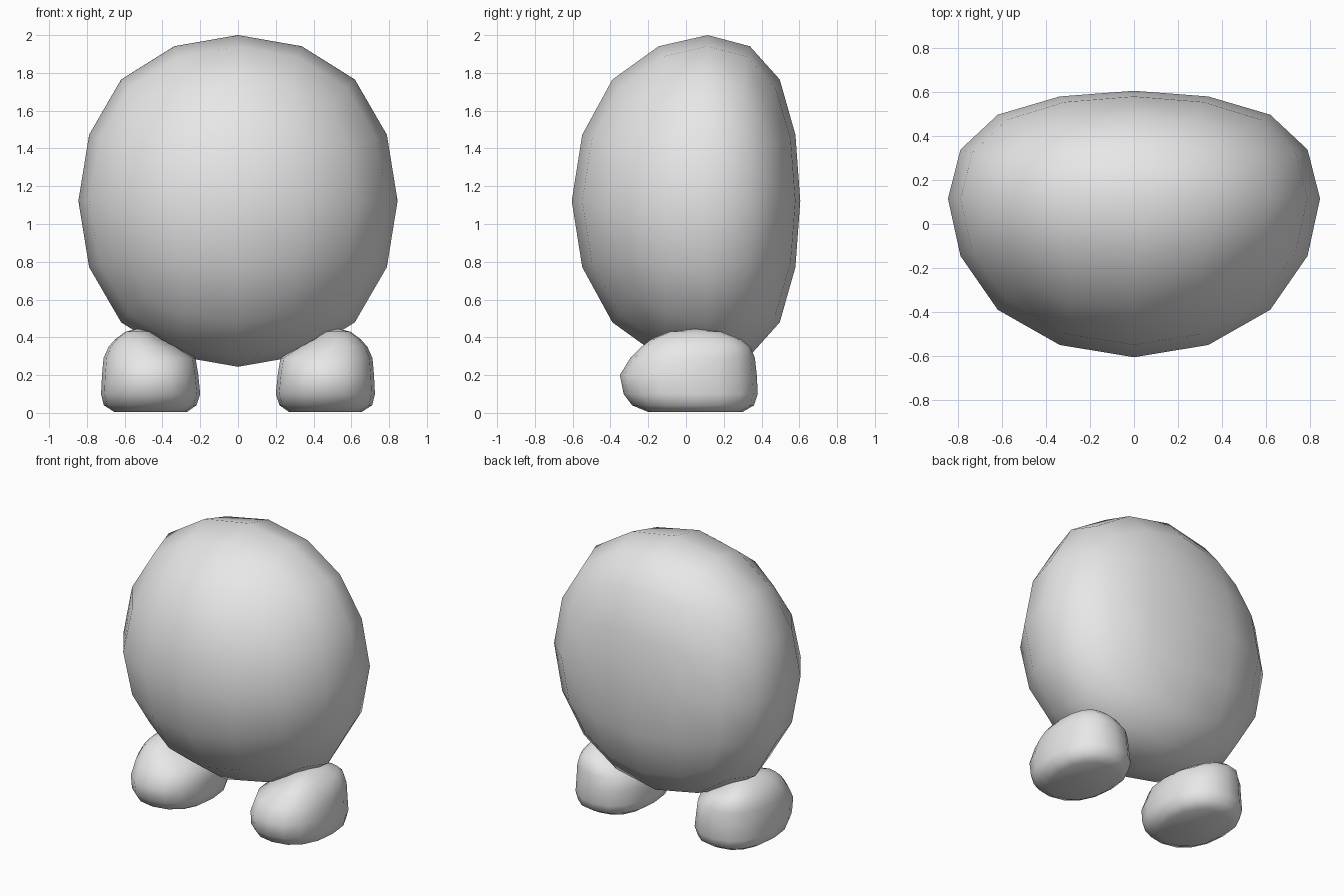
import bpy
import math

cube = bpy.data.objects.get("Cube")
if cube:
    bpy.data.objects.remove(cube, do_unlink=True)

grey = bpy.data.materials.new("light_grey")
grey.use_nodes = True
colour = (0.8, 0.8, 0.8, 1)
grey.diffuse_color = colour
grey.node_tree.nodes["Principled BSDF"].inputs["Base Color"].default_value = colour


def finish(obj):
    obj.data.materials.clear()
    obj.data.materials.append(grey)
    for face in obj.data.polygons:
        face.use_smooth = True


# Body: a rounded cube, fuller in front and flatter behind
bpy.ops.mesh.primitive_cube_add(size=2)
body = bpy.context.object
body.name = "body"
rounding = body.modifiers.new("rounding", "SUBSURF")
rounding.levels = 2
rounding.subdivision_type = "CATMULL_CLARK"
rounding.use_limit_surface = False
bpy.ops.object.modifier_apply(modifier=rounding.name)
reach = max(v.co.z for v in body.data.vertices)
for v in body.data.vertices:
    x, y, z = v.co / reach
    v.co = (0.845 * x, 0.605 * y + 0.115 * (1 - y * y), 1.122 + 0.878 * z)
finish(body)

# Foot outline by height: z, inner x, outer x, front y, back y
LEVELS = [
    (0.005, 0.27, 0.655, -0.20, 0.30),
    (0.04, 0.22, 0.71, -0.285, 0.36),
    (0.10, 0.20, 0.725, -0.33, 0.38),
    (0.20, 0.21, 0.72, -0.35, 0.375),
    (0.29, 0.225, 0.712, -0.295, 0.365),
    (0.35, 0.32, 0.685, -0.235, 0.34),
    (0.39, 0.40, 0.65, -0.185, 0.29),
    (0.43, 0.46, 0.595, -0.09, 0.19),
]
SIDES = 16


def bulge(value):
    return math.copysign(abs(value) ** 0.87, value)


def make_foot(name, side):
    verts, faces = [], []
    for z, x0, x1, y0, y1 in LEVELS:
        for i in range(SIDES):
            a = math.tau * i / SIDES
            x = (x0 + x1) / 2 + (x1 - x0) / 2 * bulge(math.cos(a))
            y = (y0 + y1) / 2 + (y1 - y0) / 2 * bulge(math.sin(a))
            verts.append((side * x, y, z))
    tip = len(verts)
    verts.append((side * 0.53, 0.05, 0.445))
    faces.append(tuple(reversed(range(SIDES))))
    for i in range(SIDES):
        j = (i + 1) % SIDES
        for k in range(0, tip - SIDES, SIDES):
            faces.append((k + i, k + j, k + SIDES + j, k + SIDES + i))
        faces.append((tip - SIDES + i, tip - SIDES + j, tip))
    if side < 0:
        faces = [f[::-1] for f in faces]
    mesh = bpy.data.meshes.new(name)
    mesh.from_pydata(verts, [], faces)
    foot = bpy.data.objects.new(name, mesh)
    bpy.context.collection.objects.link(foot)
    finish(foot)


make_foot("left_foot", 1)
make_foot("right_foot", -1)
